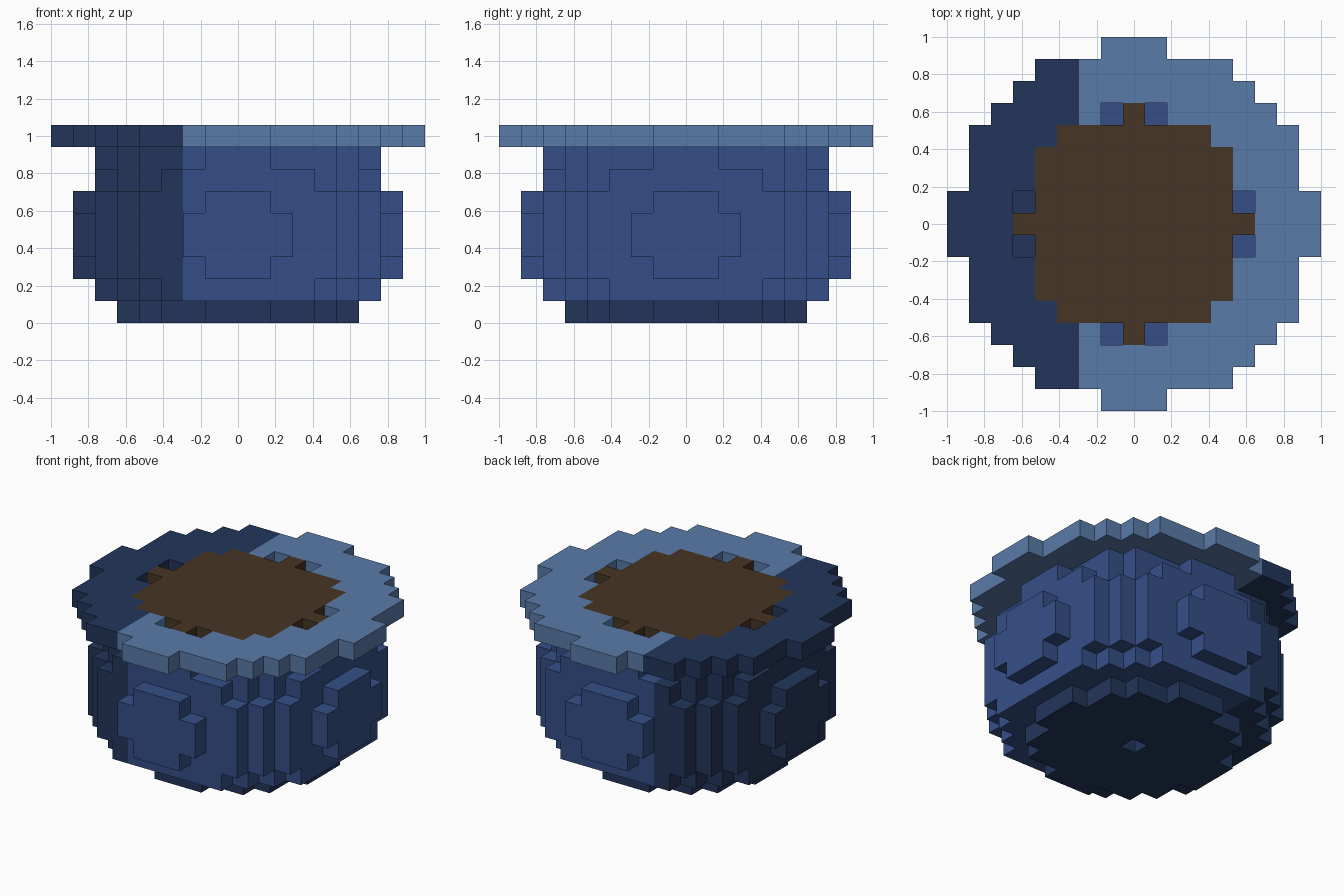
import bpy, bmesh
from mathutils import Vector

if "Cube" in bpy.data.objects:
    bpy.data.objects.remove(bpy.data.objects["Cube"], do_unlink=True)

U = 2 / 17            # side of one building block
STRIPE = -3           # blocks at or left of this column are dark


def material(name, rgb):
    lin = [((c / 255 + 0.055) / 1.055) ** 2.4 for c in rgb]
    mat = bpy.data.materials.new(name)
    mat.use_nodes = True
    mat.diffuse_color = (*lin, 1)
    bsdf = next(n for n in mat.node_tree.nodes if n.type == 'BSDF_PRINCIPLED')
    bsdf.inputs["Base Color"].default_value = (*lin, 1)
    bsdf.inputs["Roughness"].default_value = 0.9
    return mat


light = material("light rim blue", (90, 123, 169))
blue = material("glaze blue", (53, 79, 136))
dark = material("dark navy", (34, 53, 90))
brown = material("soil brown", (70, 53, 35))


def disc(widths, layers):
    """Stepped round slab: widths[|j|] is the half-width in blocks of row j."""
    n = len(widths) - 1
    return {(i, j, k) for k in layers for j in range(-n, n + 1)
            for i in range(-widths[abs(j)], widths[abs(j)] + 1)}


# Base with a drain hole
base = disc([5, 5, 4, 4, 3, 1], [0]) - {(0, 0, 0)}

# Body: chamfered bottom, wide belly, chamfered shoulder, narrow neck
body = disc([6, 6, 6, 6, 5, 4, 3], [1, 6])
body |= disc([6, 6, 6, 6, 6, 5, 4], range(2, 6))
body |= disc([6, 6, 5, 5, 5, 4, 1], [7])

# Raised medallion on each of the four sides
medallions = set()
for k, half in ((2, 1), (3, 2), (4, 2), (5, 1)):
    for i in range(-half, half + 1):
        medallions |= {(i, 7, k), (i, -7, k), (7, i, k), (-7, i, k)}

# Rim around the opening, and soil with a narrow tab on each side
opening = disc([5, 5, 4, 4, 3, 1], [8])
rim = disc([8, 8, 7, 7, 7, 6, 5, 4, 1], [8]) - opening
notches = {c for s in (-5, 5) for t in (-1, 1) for c in ((s, t, 8), (t, s, 8))}
soil = opening - notches

solid = base | body | medallions | rim | soil


def build(name, cells, main, stripe=None):
    """Skin the outer faces of a set of blocks, with a dark left stripe."""
    bm = bmesh.new()
    for cell in sorted(cells):
        centre = Vector(cell) + Vector((0, 0, 0.5))
        for axis in range(3):
            for sign in (-1, 1):
                near = list(cell)
                near[axis] += sign
                if tuple(near) in solid:
                    continue
                n, a, b = Vector(), Vector(), Vector()
                n[axis] = sign * 0.5
                a[(axis + 1) % 3] = 0.5
                b[(axis + 2) % 3] = 0.5 * sign
                quad = [centre + n + a * p + b * q
                        for p, q in ((-1, -1), (1, -1), (1, 1), (-1, 1))]
                face = bm.faces.new([bm.verts.new(v * U) for v in quad])
                face.material_index = int(stripe is not None and cell[0] <= STRIPE)
    # Weld the blocks and merge flat areas of one colour
    bmesh.ops.remove_doubles(bm, verts=bm.verts[:], dist=U * 0.01)
    bmesh.ops.dissolve_limit(bm, angle_limit=0.01, verts=bm.verts[:],
                             edges=bm.edges[:], delimit={'MATERIAL'})
    mesh = bpy.data.meshes.new(name)
    bm.to_mesh(mesh)
    bm.free()
    mesh.materials.append(main)
    if stripe:
        mesh.materials.append(stripe)
    bpy.context.collection.objects.link(bpy.data.objects.new(name, mesh))


build("base", base, dark)
build("body", body, blue, dark)
build("side_medallions", medallions, blue, dark)
build("rim", rim, light, dark)
build("soil", soil, brown)
